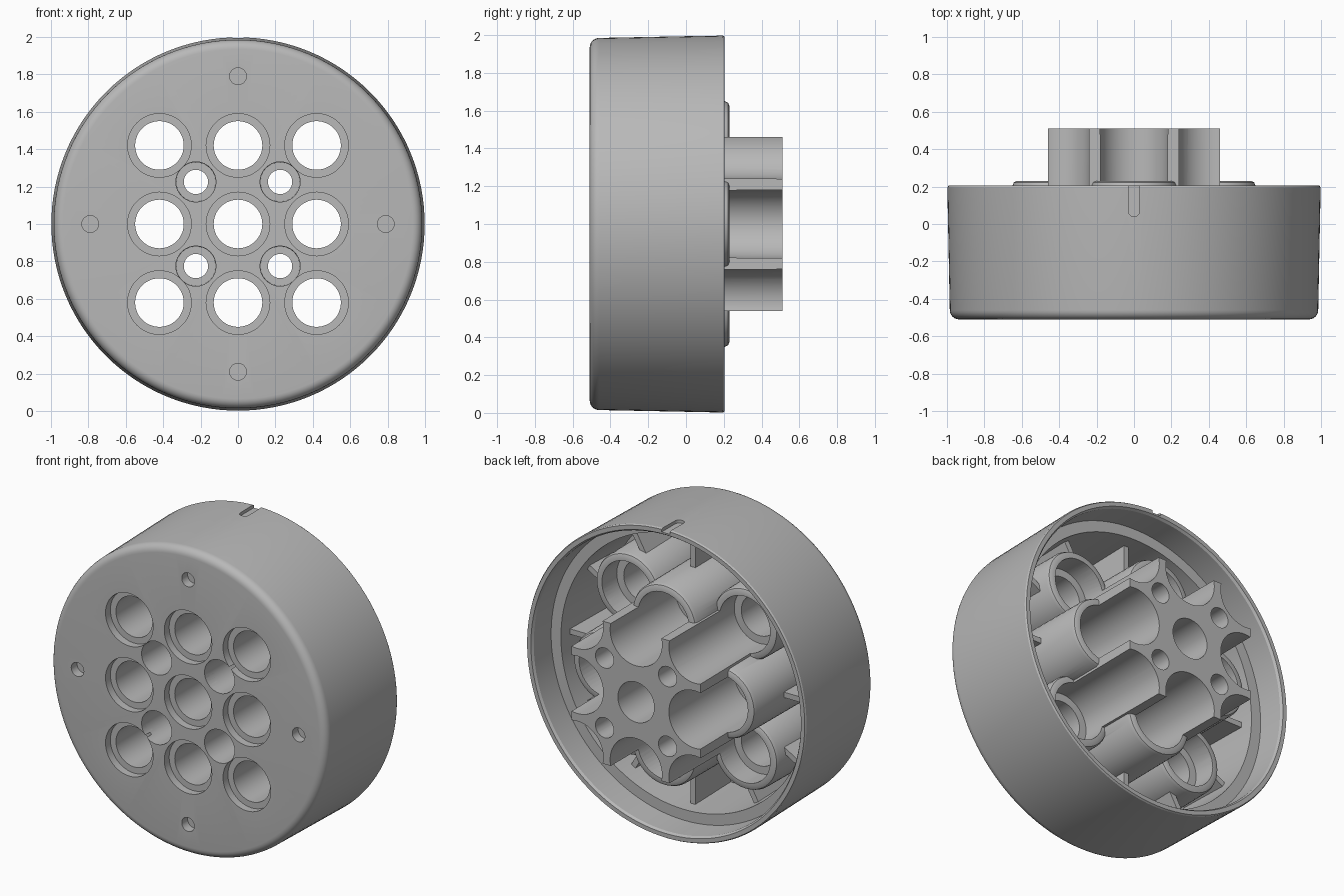
import bpy, bmesh, math
from mathutils import Matrix, Vector

cube = bpy.data.objects.get("Cube")
if cube:
    bpy.data.objects.remove(cube)

grey = bpy.data.materials.new("plain grey")
grey.use_nodes = True
grey.diffuse_color = (0.48, 0.48, 0.48, 1)
grey.node_tree.nodes["Principled BSDF"].inputs["Base Color"].default_value = (0.48, 0.48, 0.48, 1)

MID = 1.0       # height of the axis
PITCH = 0.42    # spacing of the main holes
SMALL = 0.225   # offset of the small holes
PIN = 0.79      # radius of the pin holes
FRONT, FLOOR, BACK = -0.51, -0.43, 0.51


def finish(name, bm):
    bmesh.ops.remove_doubles(bm, verts=bm.verts, dist=1e-5)
    bmesh.ops.recalc_face_normals(bm, faces=bm.faces)
    mesh = bpy.data.meshes.new(name)
    bm.to_mesh(mesh)
    bm.free()
    mesh.materials.append(grey)
    obj = bpy.data.objects.new(name, mesh)
    bpy.context.scene.collection.objects.link(obj)
    return obj


def revolve(name, profile, x=0, z=0, steps=48):
    """Turn an (r, y) profile round an axis along y."""
    bm = bmesh.new()
    verts = [bm.verts.new((r, y, 0)) for r, y in profile]
    edges = [bm.edges.new(pair) for pair in zip(verts, verts[1:])]
    bmesh.ops.spin(bm, geom=verts + edges, cent=(0, 0, 0), axis=(0, 1, 0),
                   angle=2 * math.pi, steps=steps, use_duplicate=False)
    bmesh.ops.translate(bm, verts=bm.verts, vec=(x, 0, MID + z))
    return finish(name, bm)


def rod(name, r, y0, y1, x=0, z=0, steps=48):
    return revolve(name, [(0, y0), (r, y0), (r, y1), (0, y1)], x, z, steps)


def box(name, size, centre, angle=0):
    """Box placed relative to the axis, turned about it."""
    bm = bmesh.new()
    bmesh.ops.create_cube(bm, size=1)
    bmesh.ops.scale(bm, verts=bm.verts, vec=size)
    bmesh.ops.translate(bm, verts=bm.verts, vec=centre)
    bmesh.ops.rotate(bm, verts=bm.verts, cent=(0, 0, 0), matrix=Matrix.Rotation(angle, 3, 'Y'))
    bmesh.ops.translate(bm, verts=bm.verts, vec=(0, 0, MID))
    return finish(name, bm)


def combine(obj, others, operation):
    group = bpy.data.collections.new(operation.lower() + "_helpers")
    for other in others:
        group.objects.link(other)
    mod = obj.modifiers.new(operation, 'BOOLEAN')
    mod.operation = operation
    mod.solver = 'EXACT'
    mod.operand_type = 'COLLECTION'
    mod.collection = group
    bpy.context.view_layer.objects.active = obj
    bpy.ops.object.modifier_apply(modifier=mod.name)
    bpy.data.collections.remove(group)


# Cup shell with a rounded front edge and an inner ledge
fillet = [(0.935 + 0.05 * math.sin(a), FRONT + 0.05 - 0.05 * math.cos(a))
          for a in (math.radians(15 * i) for i in range(7))]
shell = [(0, FRONT)] + fillet + [(0.998, 0.195), (0.992, 0.205), (0.965, 0.205),
         (0.955, 0.19), (0.95, 0.02), (0.88, 0.02), (0.87, FLOOR), (0, FLOOR)]
cup = revolve("cup", shell, steps=128)

# Hub: square core joined to a sleeve round each outer hole
spots = [(i, j) for i in (-1, 0, 1) for j in (-1, 0, 1)]
hub = box("hub", (0.92, BACK + 0.47, 0.92), (0, (BACK - 0.47) / 2, 0))
sleeves = []
for i, j in spots:
    if i or j:
        top = 0.0 if i and j else 0.23
        sleeves.append(revolve("sleeve", [(0, -0.465), (0.235, -0.465), (0.23, top - 0.025),
                       (0.222, top - 0.007), (0.205, top), (0, top)], i * PITCH, j * PITCH))
combine(hub, sleeves, 'UNION')

# Cutters for the hub channels, main holes, small holes and pin holes
cutters = []
for i, j in spots:
    x, z = i * PITCH, j * PITCH
    main = [(0, FRONT - 0.1), (0.17, FRONT - 0.1), (0.17, FRONT + 0.05), (0.13, FRONT + 0.05)]
    if i or j:
        main += [(0.13, -0.15), (0.18, -0.15), (0.187, 0.7), (0, 0.7)]
    else:
        main += [(0.13, 0.7), (0, 0.7)]
    cutters.append(revolve("main_cutter", main, x, z))
    if i and j:
        cutters.append(revolve("small_cutter", [(0, -0.6), (0.108, -0.6), (0.105, -0.2),
                       (0.065, -0.2), (0.065, 0.7), (0, 0.7)], i * SMALL, j * SMALL, 32))
    elif i or j:
        cutters.append(rod("pin_cutter", 0.045, -0.6, FRONT + 0.06, i * PIN, j * PIN, 32))

# Cutter for the key slot in the top of the rim
slot = box("slot_cutter", (0.06, 0.3, 0.1), (0, 0.21, 1.025))
bm = bmesh.new()
bm.from_mesh(slot.data)
corners = [e for e in bm.edges
           if all(v.co.y < 0.1 for v in e.verts) and abs(e.verts[0].co.z - e.verts[1].co.z) > 0.05]
bmesh.ops.bevel(bm, geom=corners, offset=0.028, segments=5, affect='EDGES', profile=0.5)
bmesh.ops.translate(bm, verts=bm.verts, vec=(0, -0.02, 0))
bm.to_mesh(slot.data)
bm.free()

combine(hub, cutters, 'DIFFERENCE')
combine(cup, cutters + [slot], 'DIFFERENCE')
for helper in sleeves + cutters + [slot]:
    bpy.data.objects.remove(helper)

# Radial ribs between the hub and the wall
parts = [cup, hub]
for quarter in range(4):
    turn = quarter * math.pi / 2
    parts.append(box("pin_rib", (0.24, 0.38, 0.035), (0.76, -0.26, 0), turn))
    for side, offset in (("left", 30), ("right", 60)):
        parts.append(box(side + "_rib", (0.18, 0.36, 0.035), (0.79, -0.27, 0),
                         turn + math.radians(offset)))

for obj in bpy.context.selected_objects:
    obj.select_set(False)
for obj in parts:
    obj.select_set(True)
bpy.context.view_layer.objects.active = cup
bpy.ops.object.shade_smooth_by_angle(angle=math.radians(30))
